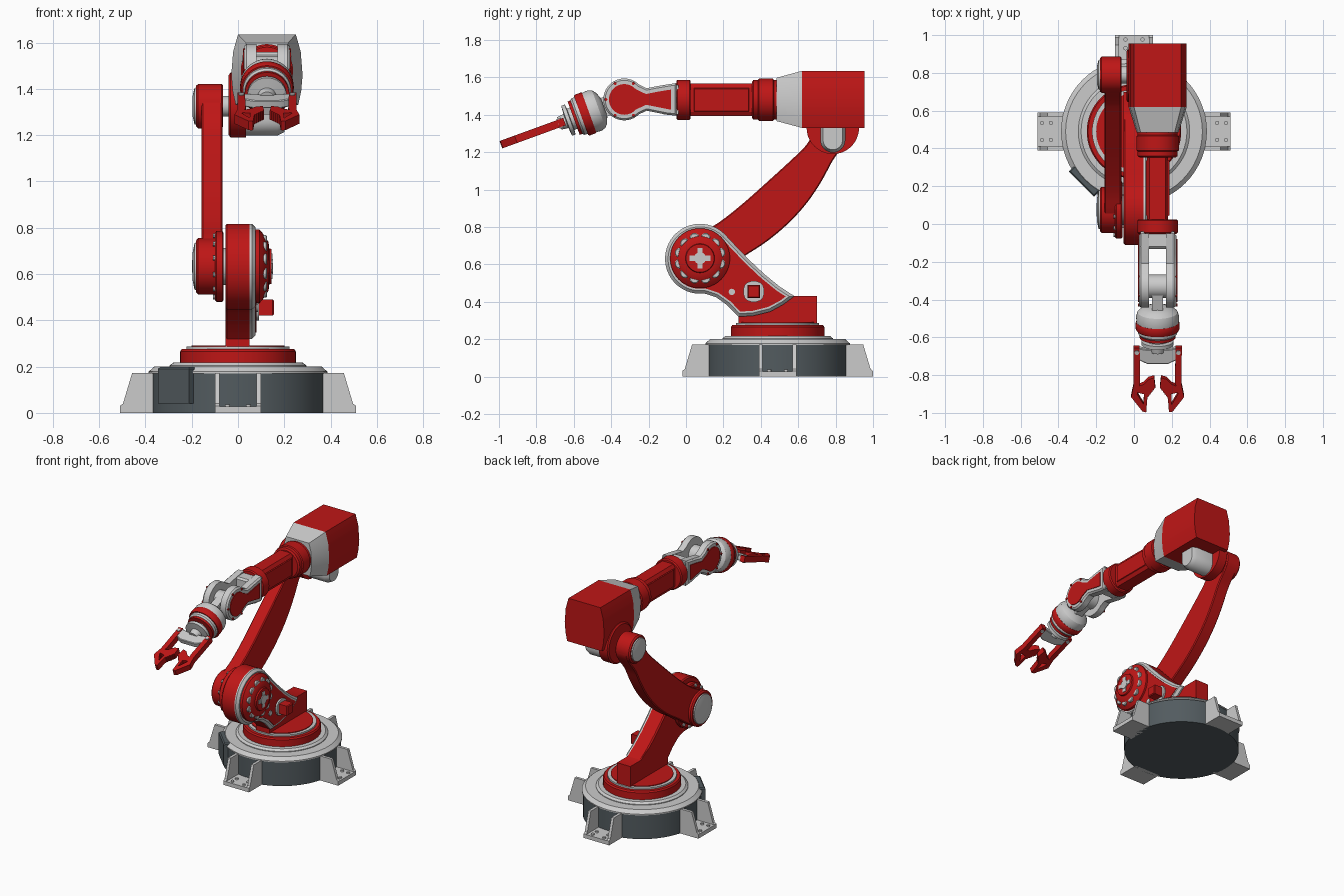
import bpy, bmesh
from math import sin, cos, pi, radians
from mathutils import Matrix, Vector


def material(name, rgb):
    m = bpy.data.materials.new(name)
    m.diffuse_color = (*rgb, 1)
    return m


RED = material("red_paint", (0.52, 0.008, 0.008))
DARK = material("dark_metal", (0.085, 0.105, 0.115))
GREY = None


def frame(o, a, b):
    """Local a, b and a x b axes placed at o."""
    a, b = Vector(a), Vector(b)
    m = Matrix((a, b, a.cross(b))).transposed().to_4x4()
    return Matrix.Translation(o) @ m


def side(y=0, z=0):
    return frame((0, y, z), (0, 1, 0), (0, 0, 1))


def skin(name, rings, mat, fr):
    """Loft through rings of local points and cap both ends."""
    bm = bmesh.new()
    vs = [[bm.verts.new(fr @ Vector(p)) for p in r] for r in rings]
    n = len(vs[0])
    for lo, hi in zip(vs, vs[1:]):
        for i in range(n):
            j = (i + 1) % n
            bm.faces.new((lo[i], lo[j], hi[j], hi[i]))
    bm.faces.new(vs[0])
    bm.faces.new(vs[-1])
    bmesh.ops.recalc_face_normals(bm, faces=bm.faces)
    for f in bm.faces:
        f.smooth = True
    for e in bm.edges:
        e.smooth = e.calc_face_angle(0) < radians(32)
    me = bpy.data.meshes.new(name)
    bm.to_mesh(me)
    bm.free()
    if mat:
        me.materials.append(mat)
    ob = bpy.data.objects.new(name, me)
    bpy.context.collection.objects.link(ob)
    return ob


def lathe(name, prof, mat, fr, n=48):
    return skin(name, [[(r * cos(2 * pi * i / n), r * sin(2 * pi * i / n), h) for i in range(n)]
                       for r, h in prof], mat, fr)


def inset(pts, d):
    p = [Vector(q) for q in pts]
    n = len(p)
    area = sum(p[i - 1].cross(p[i]) for i in range(n))
    s = 1 if area > 0 else -1
    out = []
    for i in range(n):
        e1, e2 = (p[i] - p[i - 1]).normalized(), (p[(i + 1) % n] - p[i]).normalized()
        n1, n2 = Vector((-e1.y, e1.x)) * s, Vector((-e2.y, e2.x)) * s
        out.append(p[i] + (n1 + n2) / max(1 + n1.dot(n2), 0.5) * d)
    return out


def prism(name, pts, layers, mat, fr):
    """Extrude an outline through (inset, height) layers."""
    return skin(name, [[(q[0], q[1], h) for q in inset(pts, d)] for d, h in layers], mat, fr)


def arc(cx, cy, r, a0, a1, n):
    return [(cx + r * cos(radians(a0 + (a1 - a0) * i / n)),
             cy + r * sin(radians(a0 + (a1 - a0) * i / n))) for i in range(n + 1)]


def rect(cx, cy, w, h):
    return [(cx - w, cy - h), (cx + w, cy - h), (cx + w, cy + h), (cx - w, cy + h)]


def rounded(pts, times=2):
    """Corner cutting for soft outlines."""
    for _ in range(times):
        p = [Vector(q) for q in pts]
        pts = []
        for i in range(len(p)):
            q = p[(i + 1) % len(p)]
            pts += [p[i].lerp(q, 0.25), p[i].lerp(q, 0.75)]
    return pts


# Base drum and turntable
B = Matrix.Translation((0, 0.49, 0))
lathe("base_drum", [(0.38, 0), (0.38, 0.175), (0.36, 0.196), (0.2, 0.196)], DARK, B, 64)
lathe("base_rim", [(0.34, 0.17), (0.386, 0.17), (0.386, 0.178), (0.362, 0.2), (0.34, 0.2)], GREY, B, 64)
lathe("base_inner_ring", [(0.295, 0.19), (0.295, 0.205), (0.28, 0.217), (0.2, 0.217)], GREY, B, 64)
lathe("turntable", [(0.25, 0.2), (0.25, 0.265), (0.243, 0.275), (0.1, 0.275)], RED, B, 64)
lathe("turntable_ring", [(0.222, 0.27), (0.222, 0.286), (0.1, 0.286)], GREY, B, 64)
lathe("turntable_top", [(0.2, 0.28), (0.2, 0.291), (0.1, 0.291)], RED, B, 64)
prism("base_connector", rect(0.36, 0, 0.035, 0.095), [(0, 0.04), (0, 0.19), (0.008, 0.198)],
      DARK, B @ Matrix.Rotation(radians(-135), 4, 'Z'))

# Four gusseted feet
gusset = [(0.35, 0), (0.51, 0), (0.51, 0.03), (0.497, 0.04), (0.457, 0.173), (0.35, 0.173)]
for k in range(4):
    R = B @ Matrix.Rotation(k * pi / 2, 4, 'Z')
    U = R @ frame((0, 0, 0), (1, 0, 0), (0, 0, 1))
    for s in (-1, 1):
        prism("foot_gusset", gusset, [(0, s * 0.08), (0, s * 0.1)], GREY, U)
        for x in (0.44, 0.487):
            lathe("foot_bolt", [(0.011, 0.02), (0.011, 0.037)], GREY,
                  R @ Matrix.Translation((x, s * 0.045, 0)), 12)
    prism("foot_plate", rect(0.43, 0, 0.08, 0.1), [(0, 0), (0, 0.028)], GREY, R)

# Pedestal and shoulder plate
S = side()
plate = arc(0.075, 0.63, 0.187, 45, 262, 28) + [
    (0.10, 0.444), (0.16, 0.425), (0.22, 0.382), (0.28, 0.32), (0.36, 0.325), (0.45, 0.347),
    (0.52, 0.385), (0.58, 0.43), (0.50, 0.482), (0.42, 0.547), (0.34, 0.622), (0.27, 0.695)]
prism("pedestal", [(0.28, 0.28), (0.70, 0.28), (0.70, 0.43), (0.58, 0.43), (0.42, 0.52), (0.28, 0.34)],
      [(0, -0.055), (0, 0.05)], RED, S)
prism("shoulder_body", plate, [(0.008, -0.055), (0, -0.047), (0, 0.05)], RED, S)
prism("shoulder_trim", plate, [(0, 0.05), (0, 0.06), (0.016, 0.076)], GREY, S)
prism("shoulder_face", plate, [(0.027, 0.06), (0.027, 0.079)], RED, S)
prism("switch_frame", rounded(rect(0.362, 0.455, 0.055, 0.055)), [(0, 0.07), (0, 0.09)], GREY, S)
prism("switch_box", rect(0.362, 0.455, 0.034, 0.034), [(0, 0.08), (0, 0.15), (0.005, 0.156)], RED, S)
lathe("plate_bolt", [(0.017, 0.07), (0.017, 0.086)], GREY, side(0.245, 0.453), 16)

# Shoulder joint, both sides
J = side(0.075, 0.633)
lathe("shoulder_hub", [(0.16, 0.07), (0.16, 0.092), (0.145, 0.105), (0.105, 0.132), (0.078, 0.135),
                       (0.075, 0.145), (0.01, 0.145)], RED, J)
lathe("hub_disc", [(0.032, 0.14), (0.032, 0.152)], GREY, J, 24)
for w, h in ((0.055, 0.014), (0.014, 0.055)):
    prism("hub_cross", rect(0, 0, w, h), [(0, 0.14), (0, 0.149)], GREY, J)
lathe("shoulder_axle", [(0.08, -0.07), (0.08, -0.04)], GREY, J)
lathe("shoulder_flange", [(0.145, -0.062), (0.153, -0.068), (0.153, -0.093), (0.145, -0.1)], RED, J)
lathe("shoulder_motor", [(0.122, -0.09), (0.122, -0.172), (0.112, -0.181)], RED, J)
lathe("shoulder_cap", [(0.105, -0.175), (0.1, -0.188), (0.06, -0.196), (0.02, -0.198)], GREY, J)
for k in range(12):
    T = Matrix.Rotation((k + 0.5) * pi / 6, 4, 'X')
    K = Matrix.Translation((0, 0.075, 0.633)) @ T @ side(0.125, 0)
    prism("hub_lug", arc(-0.012, 0, 0.026, -90, 90, 8), [(0, 0.1), (0, 0.121), (0.004, 0.125)], GREY, K)
    lathe("flange_bolt", [(0.011, -0.09), (0.011, -0.109)], GREY, K @ Matrix.Translation((0.012, 0, 0)), 10)

# Curved upper arm
arm = [(-0.03, 0.68), (0.05, 0.755), (0.16, 0.81), (0.30, 0.92), (0.45, 1.055), (0.56, 1.155), (0.66, 1.25),
       (0.70, 1.36), (0.76, 1.42), (0.85, 1.41), (0.895, 1.32), (0.86, 1.25), (0.79, 1.17), (0.735, 1.06),
       (0.665, 0.95), (0.585, 0.855), (0.50, 0.775), (0.41, 0.705), (0.32, 0.65), (0.22, 0.58),
       (0.13, 0.52), (0.03, 0.52), (-0.03, 0.58)]
prism("upper_arm", rounded(arm), [(0.006, -0.157), (0, -0.151), (0, -0.073), (0.006, -0.067)], RED, S)

# Elbow
E = side(0.79, 1.325)
lathe("elbow_motor", [(0.09, -0.065), (0.096, -0.071), (0.096, -0.172), (0.088, -0.181)], RED, E)
lathe("elbow_cap", [(0.082, -0.175), (0.078, -0.188), (0.045, -0.196), (0.015, -0.197)], GREY, E)
lathe("elbow_axle", [(0.045, -0.07), (0.045, -0.03)], GREY, E)
lathe("elbow_disc", [(0.13, -0.04), (0.14, -0.032), (0.14, 0.035)], RED, side(0.785, 1.33))
prism("elbow_saddle", arc(0.785, 1.265, 0.067, 180, 360, 16) + [(0.852, 1.36), (0.718, 1.36)],
      [(0, 0.02), (0, 0.17), (0.015, 0.2)], GREY, S)

# Motor head and tapered collar (local height runs toward -y)
F = frame((0.125, 0, 1.48), (1, 0, 0), (0, 0, 1))
half = [(0.135, -0.15), (0.148, -0.09), (0.154, -0.02), (0.146, 0.08), (0.125, 0.155)]
section = half + [(-x, z) for x, z in reversed(half)]


def head_ring(y, sx=1, sz=1):
    return [(x * sx, z * sz, -y) for x, z in section]


skin("head_housing", [head_ring(0.955), head_ring(0.62)], RED, F)
skin("head_collar", [head_ring(0.62), head_ring(0.485, 0.72, 0.76)], GREY, F)

# Forearm
lathe("forearm_rear_flange", [(0.106, -0.49), (0.106, -0.47), (0.113, -0.465), (0.113, -0.39), (0.106, -0.385),
                              (0.106, -0.36), (0.095, -0.352)], RED, F)
bar = rect(0, 0, 0.056, 0.086)
prism("forearm_bar", [p.lerp(q, t) for p, q in zip(map(Vector, bar), map(Vector, bar[1:] + bar[:1]))
                      for t in (0.12, 0.88)], [(0, -0.37), (0, 0)], RED, F)
for s in (-1, 1):
    prism("forearm_side_panel", rect(-0.19, 0, 0.15, 0.065), [(0, s * 0.05 + 0.125), (0.006, s * 0.062 + 0.125)],
          RED, frame((0, 0.38, 1.48), (0, 1, 0), (0, 0, 1)))
lathe("forearm_front_flange", [(0.1, -0.025), (0.107, -0.018), (0.107, 0.045), (0.1, 0.052)], RED, F)

# Wrist fork with two cheeks
cheek = arc(-0.33, 1.482, 0.112, 45, 315, 30) + [
    (-0.21, 1.422), (-0.16, 1.412), (-0.10, 1.4), (-0.05, 1.395), (-0.05, 1.57), (-0.10, 1.562),
    (-0.16, 1.552), (-0.21, 1.542)]
for s in (-1, 1):
    prism("fork_cheek", cheek, [(0, 0.125 + s * 0.045), (0, 0.125 + s * 0.088), (0.01, 0.125 + s * 0.099)], GREY, S)
    prism("fork_cheek_panel", cheek, [(0.03, 0.125 + s * 0.09), (0.03, 0.125 + s * 0.104)], RED, S)
    for a in (60, 120, 180, 240, 300):
        y, z = -0.33 + 0.098 * cos(radians(a)), 1.482 + 0.098 * sin(radians(a))
        lathe("cheek_bolt", [(0.008, 0.125 + s * 0.09), (0.008, 0.125 + s * 0.104)], RED, side(y, z), 10)
prism("fork_bridge", rect(0, 0, 0.09, 0.078), [(0, 0.04), (0, 0.12), (0.012, 0.132)], GREY, F)

# Tilted wrist (local height runs along the tool axis)
c, s20 = cos(radians(20)), sin(radians(20))
PIVOT = (0.125, -0.33, 1.48)
W = frame(PIVOT, (1, 0, 0), (0, -s20, c))
lathe("wrist_pin", [(0.062, 0.08), (0.062, 0.17)], GREY, side(-0.33, 1.48), 32)
prism("wrist_link", rect(0, 0, 0.029, 0.052), [(0, 0), (0, 0.15)], GREY, W)
lathe("wrist_dome", [(0.05, 0.115), (0.085, 0.128), (0.106, 0.145), (0.114, 0.17), (0.112, 0.2)], GREY, W)
lathe("wrist_red_band", [(0.113, 0.2), (0.116, 0.206), (0.116, 0.238), (0.111, 0.246)], RED, W)
lathe("wrist_grey_band", [(0.104, 0.24), (0.104, 0.262), (0.096, 0.272)], GREY, W)
lathe("wrist_thin_band", [(0.095, 0.265), (0.095, 0.288)], RED, W)
lathe("tool_flange", [(0.06, 0.28), (0.06, 0.305), (0.085, 0.308), (0.085, 0.328), (0.04, 0.332), (0.035, 0.37)],
      GREY, W)

# Gripper palm and two toothed fingers
G = frame(PIVOT, (1, 0, 0), (0, -c, -s20))
prism("palm", [(-0.115, 0.34), (-0.05, 0.352), (0.05, 0.352), (0.115, 0.34), (0.128, 0.375), (0.1, 0.41),
               (0.055, 0.432), (-0.055, 0.432), (-0.1, 0.41), (-0.128, 0.375)],
      [(0.004, -0.018), (0, -0.014), (0, 0.014), (0.004, 0.018)], GREY, G)
outer = [(-0.128, 0.34), (-0.095, 0.34), (-0.092, 0.53), (-0.108, 0.60), (-0.062, 0.68), (-0.062, 0.702),
         (-0.08, 0.698), (-0.14, 0.617), (-0.127, 0.55)]
teeth = [(-0.012 - 0.0085 * k - 0.006 * (j == 1), 0.566 + 0.0115 * k + 0.003 * j) for k in range(5) for j in (0, 1)]
inner = [(-0.112, 0.56), (-0.074, 0.545), (-0.048, 0.517), (-0.018, 0.508)] + teeth + [
    (-0.055, 0.63), (-0.06, 0.70), (-0.076, 0.69), (-0.072, 0.60), (-0.11, 0.59)]
for s in (-1, 1):
    for nm, poly in (("finger_outer", outer), ("finger_jaw", inner)):
        prism(nm, [(-s * x, t) for x, t in poly], [(0, -0.021), (0, 0.021)], RED, G)
    lathe("finger_pin", [(0.012, -0.027), (0.012, 0.027)], GREY, G @ Matrix.Translation((s * 0.11, 0.365, 0)), 14)
